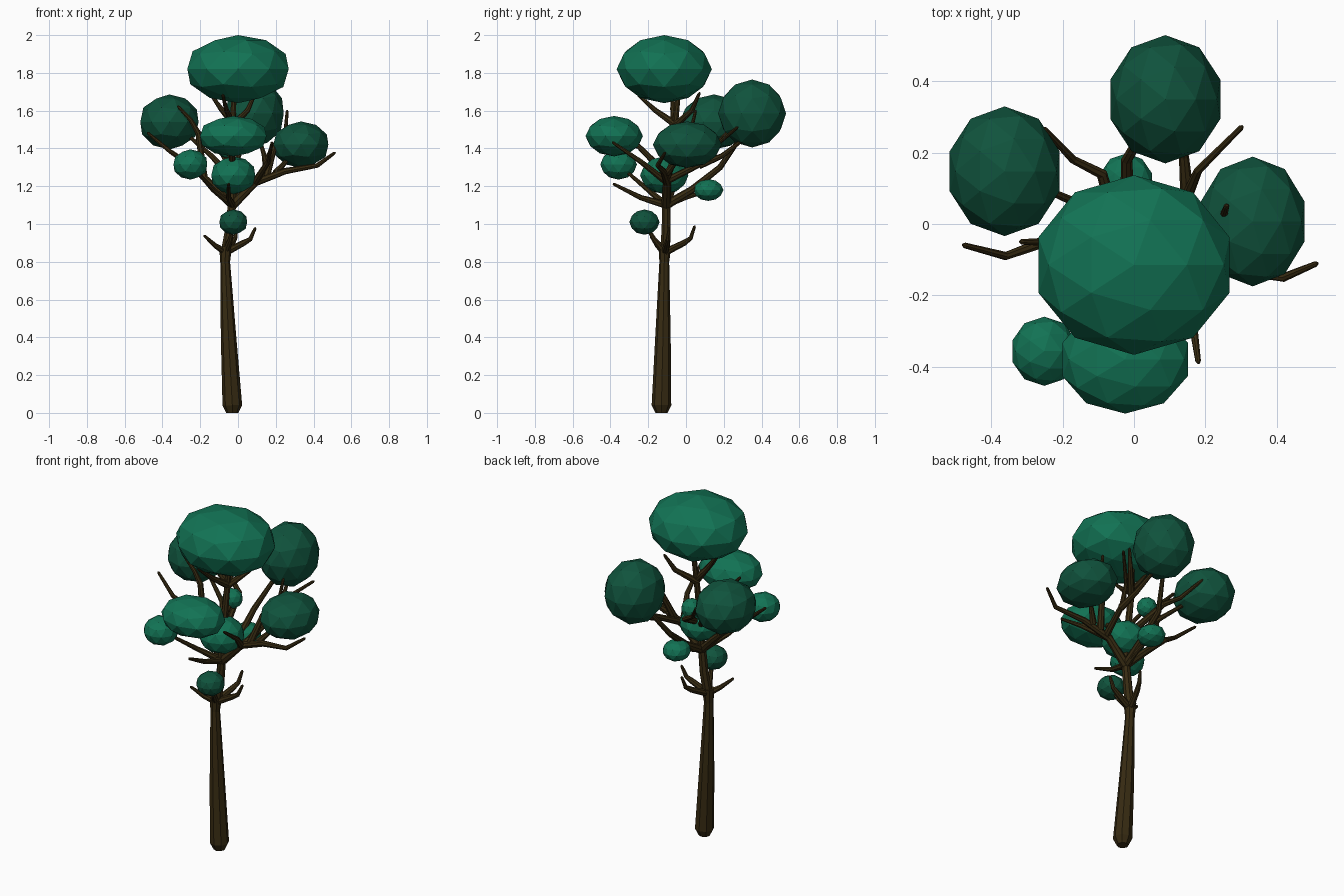
import bpy
from mathutils import Vector

cube = bpy.data.objects.get("Cube")
if cube:
    bpy.data.objects.remove(cube, do_unlink=True)


def material(name, color):
    mat = bpy.data.materials.new(name)
    mat.use_nodes = True
    mat.diffuse_color = (*color, 1)
    mat.node_tree.nodes["Principled BSDF"].inputs["Base Color"].default_value = (*color, 1)
    return mat


bark = material("dark brown bark", (0.038, 0.024, 0.006))
light_leaf = material("light green leaves", (0.006, 0.17, 0.089))
dark_leaf = material("dark green leaves", (0.005, 0.086, 0.046))


def limb(name, points, radii):
    """Eight-sided tapered tube through the points, with flat shading."""
    curve = bpy.data.curves.new(name, "CURVE")
    curve.dimensions = "3D"
    curve.bevel_depth = 1
    curve.bevel_resolution = 2
    curve.use_fill_caps = True
    spline = curve.splines.new("POLY")
    spline.points.add(len(points) - 1)
    spline.use_smooth = False
    for p, co, r in zip(spline.points, points, radii):
        p.co = (*co, 1)
        p.radius = r
    obj = bpy.data.objects.new(name, curve)
    bpy.context.collection.objects.link(obj)
    curve.materials.append(bark)
    bpy.ops.object.select_all(action="DESELECT")
    bpy.context.view_layer.objects.active = obj
    obj.select_set(True)
    bpy.ops.object.convert(target="MESH")


def branch(name, *points, thick=0.02, tip=0.008):
    """Branch that thins evenly and ends in a rounded tip."""
    pts = [Vector(p) for p in points]
    n = len(pts) - 1
    radii = [thick + (tip - thick) * i / n for i in range(n + 1)]
    pts.append(pts[-1] + (pts[-1] - pts[-2]).normalized() * tip)
    limb(name, pts, radii + [tip * 0.4])


def leaves(name, center, size, mat):
    bpy.ops.mesh.primitive_ico_sphere_add(subdivisions=2, radius=1, location=center)
    obj = bpy.context.object
    obj.name = name
    obj.scale = size
    obj.data.materials.append(mat)


# Trunk and central stem
limb("trunk",
     [(-.03, -.13, 0), (-.03, -.13, .04), (-.05, -.122, .4), (-.068, -.115, .8), (-.066, -.112, .88)],
     [.032, .052, .041, .026, .034])
branch("stem", (-.066, -.112, .84), (-.045, -.105, .97), (-.03, -.105, 1.12), (-.03, -.09, 1.3),
       (-.03, -.06, 1.5), (-.02, -.04, 1.7), thick=.028, tip=.014)

# Low twigs at the first fork
fork = (-.066, -.112, .85)
branch("low_twig_right", fork, (-.12, -.15, .885), (-.175, -.185, .935))
branch("low_twig_left", fork, (.03, -.1, .9), (.065, -.095, .92), (.09, -.09, .975))
branch("low_twig_back", fork, (-.03, -.01, .9), (-.015, .025, .925), (-.005, .045, .985))
branch("low_twig_front", fork, (-.04, -.17, .92), (-.025, -.21, .99))

# Left limb and its offshoots
base = (-.03, -.105, 1.1)
branch("left_limb", base, (.09, -.1, 1.22), (.25, -.12, 1.28), (.42, -.15, 1.31), (.51, -.112, 1.375), thick=.026)
branch("left_offshoot_front", (.09, -.1, 1.22), (.16, -.24, 1.33), (.18, -.385, 1.43))
branch("left_offshoot_up", (.15, -.1, 1.25), (.19, -.04, 1.4), (.25, .02, 1.47), (.26, .05, 1.595))
branch("left_offshoot_back", (.11, -.1, 1.23), (.15, .08, 1.32), (.18, .15, 1.41), (.3, .27, 1.51))
branch("left_offshoot_leaf", (.2, -.1, 1.27), (.28, -.03, 1.36))

# Back limbs
branch("back_limb", base, (-.02, .03, 1.18), (-.02, .18, 1.3), (.03, .27, 1.43), (.07, .33, 1.5), thick=.024)
branch("back_offshoot", (.15, .07, 1.31), (.14, .19, 1.36), (.11, .32, 1.46))
branch("back_twig", base, (-.025, 0, 1.14), (-.022, .1, 1.17), thick=.016)

# Right limbs
branch("right_limb", base, (-.13, -.07, 1.2), (-.25, -.05, 1.31), (-.36, -.09, 1.385), (-.475, -.06, 1.48), thick=.024)
branch("right_offshoot", (-.18, -.06, 1.25), (-.21, -.05, 1.48), (-.25, -.05, 1.55), (-.315, -.05, 1.62))
branch("right_upper_limb", (-.03, -.09, 1.24), (-.14, .05, 1.36), (-.3, .12, 1.5))
branch("right_back_limb", (-.03, -.07, 1.28), (-.09, .14, 1.39), (-.17, .18, 1.44), (-.25, .265, 1.54))

# Front limbs
branch("front_limb", base, (-.05, -.24, 1.14), (-.05, -.38, 1.21))
branch("front_upper_limb", (-.03, -.09, 1.25), (-.03, -.25, 1.41), (-.025, -.36, 1.45))
branch("front_right_limb", base, (-.13, -.2, 1.18), (-.23, -.33, 1.29))

# Twigs beneath the crown
branch("crown_twig_front", (-.03, -.06, 1.53), (-.06, -.16, 1.6), (-.08, -.25, 1.68))
branch("crown_twig_back", (-.03, -.06, 1.52), (.05, .03, 1.6), (.09, .07, 1.69))
branch("crown_twig_right", (-.03, -.06, 1.54), (-.09, -.07, 1.61), (-.14, -.07, 1.68))
branch("small_leaf_twig", (-.03, -.08, 1.33), (-.06, .03, 1.4), thick=.014)

# Leaf clusters
leaves("crown_leaves", (0, -.115, 1.82), (.282, .252, .18), light_leaf)
leaves("right_leaves", (-.363, .148, 1.54), (.162, .182, .146), dark_leaf)
leaves("back_leaves", (.088, .35, 1.585), (.162, .18, .18), dark_leaf)
leaves("left_leaves", (.333, .007, 1.42), (.153, .182, .123), dark_leaf)
leaves("front_leaves", (-.025, -.38, 1.465), (.185, .152, .107), light_leaf)
leaves("front_right_leaves", (-.252, -.357, 1.315), (.094, .097, .08), light_leaf)
leaves("center_leaves", (-.025, -.115, 1.258), (.122, .128, .1), light_leaf)
leaves("low_leaves", (-.025, -.22, 1.01), (.077, .08, .067), dark_leaf)
leaves("low_back_leaves", (-.022, .118, 1.18), (.076, .08, .058), light_leaf)
leaves("inner_leaves", (-.06, .035, 1.405), (.056, .056, .056), light_leaf)
